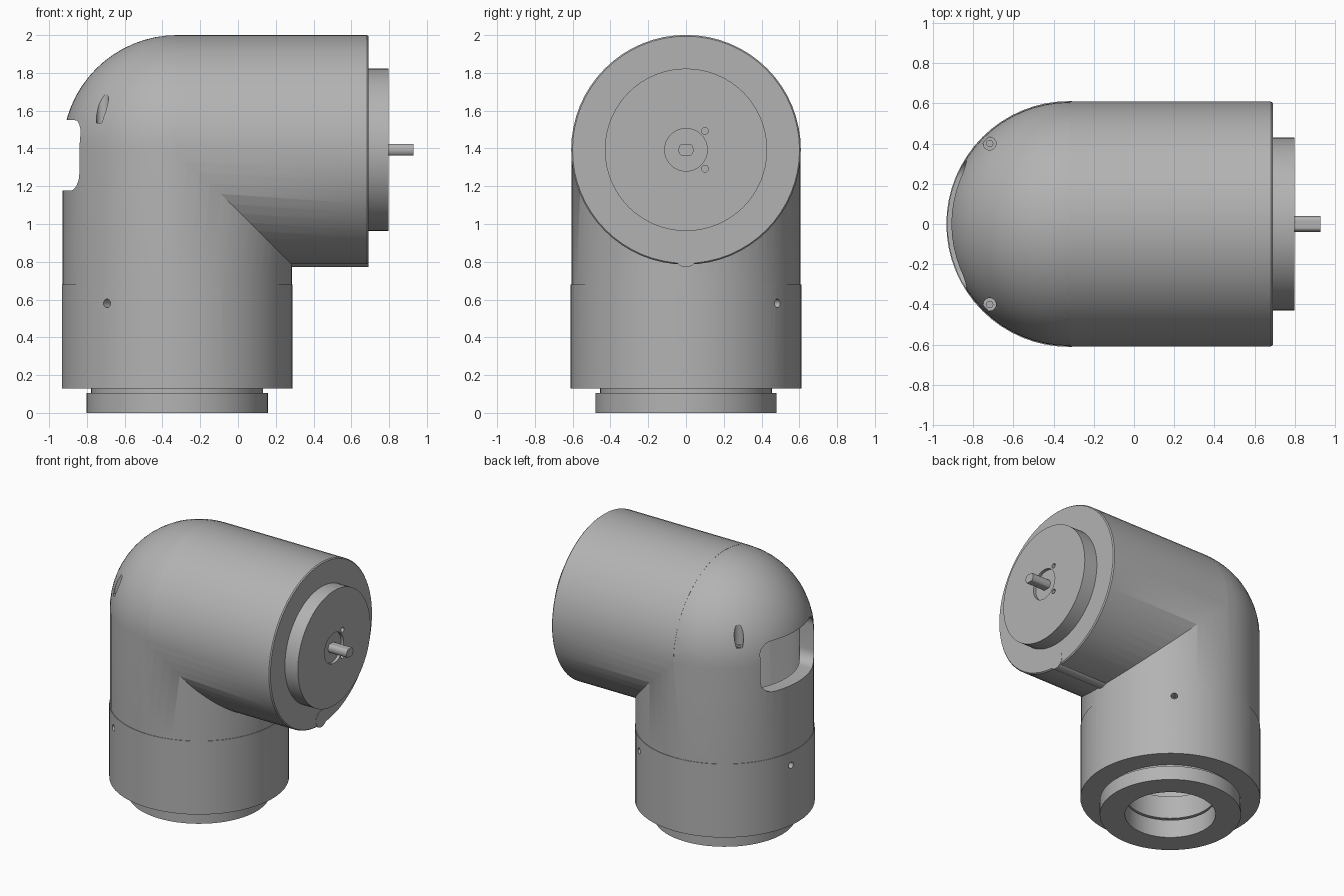
import bpy, bmesh
from math import sin, cos, pi, radians
from mathutils import Matrix, Vector

cube = bpy.data.objects.get("Cube")
if cube:
    bpy.data.objects.remove(cube, do_unlink=True)

GREY = (0.45, 0.45, 0.45, 1)
metal = bpy.data.materials.new("grey_metal")
metal.use_nodes = True
metal.diffuse_color = GREY
metal.node_tree.nodes["Principled BSDF"].inputs["Base Color"].default_value = GREY

CX, CZ, R = -0.322, 1.393, 0.607      # column axis, arm axis, body radius
WALL = 0.1
ALONG_X = Matrix.Rotation(pi / 2, 4, 'Y')


def add(name, bm, matrix=Matrix()):
    bm.transform(matrix)
    bmesh.ops.recalc_face_normals(bm, faces=bm.faces)
    mesh = bpy.data.meshes.new(name)
    bm.to_mesh(mesh)
    bm.free()
    mesh.materials.append(metal)
    obj = bpy.data.objects.new(name, mesh)
    bpy.context.collection.objects.link(obj)
    return obj


def lathe(name, profile, matrix, steps=64, closed=False):
    """Revolve (radius, height) points around local z."""
    bm = bmesh.new()
    verts = [bm.verts.new((r, 0, h)) for r, h in profile]
    pairs = list(zip(verts, verts[1:]))
    if closed:
        pairs.append((verts[-1], verts[0]))
    edges = [bm.edges.new(p) for p in pairs]
    bmesh.ops.spin(bm, geom=verts + edges, axis=(0, 0, 1), cent=(0, 0, 0),
                   angle=2 * pi, steps=steps, use_merge=True)
    bmesh.ops.remove_doubles(bm, verts=bm.verts, dist=1e-5)
    return add(name, bm, matrix)


def rod(name, radius, start, end, steps=24):
    """Solid cylinder between two points."""
    a, b = Vector(start), Vector(end)
    turn = (b - a).to_track_quat('Z', 'Y').to_matrix().to_4x4()
    length = (b - a).length
    return lathe(name, [(0, 0), (radius, 0), (radius, length), (0, length)],
                 Matrix.Translation(a) @ turn, steps)


def boolean(target, tool, operation):
    mod = target.modifiers.new("cut", 'BOOLEAN')
    mod.operation, mod.solver, mod.object = operation, 'EXACT', tool
    bpy.context.view_layer.update()
    graph = bpy.context.evaluated_depsgraph_get()
    mesh = bpy.data.meshes.new_from_object(target.evaluated_get(graph))
    target.modifiers.clear()
    target.data = mesh
    bpy.data.objects.remove(tool, do_unlink=True)


def dome(radius, rings=16):
    """Quarter arc from the column wall up to the pole."""
    arc = [(radius * cos(i * pi / 2 / rings), CZ + radius * sin(i * pi / 2 / rings))
           for i in range(rings)]
    return arc + [(0, CZ + radius)]


column = Matrix.Translation((CX, 0, 0))
arm_axis = Matrix.Translation((0, 0, CZ)) @ ALONG_X

# Elbow housing: sleeve, column and dome joined to the side arm
housing = lathe("elbow_housing", [(0, 0.13), (0.611, 0.13), (0.611, 0.68), (R, 0.68)] + dome(R), column)
arm = lathe("arm", [(0, CX), (R + 0.001, CX), (R + 0.001, 0.682), (R - 0.006, 0.69), (0, 0.69)], arm_axis)
boolean(housing, arm, 'UNION')

# Hollow inside, with a grooved bore at the bottom
inner = R - WALL
cavity = lathe("cavity", [(0, 0.1), (0.308, 0.1), (0.308, 0.135), (0.33, 0.135), (0.33, 0.15),
                          (0.308, 0.15), (0.308, 0.32), (inner, 0.32)] + dome(inner), column)
boolean(housing, cavity, 'DIFFERENCE')
arm_bore = rod("arm_bore", inner + 0.001, (CX, 0, CZ), (0.6, 0, CZ), 64)
boolean(housing, arm_bore, 'DIFFERENCE')

# Rounded service window behind the dome
bm = bmesh.new()
bmesh.ops.create_cube(bm, size=1, matrix=Matrix.Translation((-0.85, 0, 1.363)) @ Matrix.Diagonal((0.5, 0.63, 0.373, 1)))
long_edges = [e for e in bm.edges if abs(e.verts[0].co.x - e.verts[1].co.x) > 0.1]
bmesh.ops.bevel(bm, geom=long_edges, offset=0.09, segments=6, profile=0.5, affect='EDGES')
boolean(housing, add("window_cutter", bm), 'DIFFERENCE')

# Radial screw holes around the sleeve
for i in range(6):
    a = radians(60 * i - 7.5)
    c, s = cos(a), sin(a)
    hole = rod("hole", 0.023, (CX + 0.54 * c, 0.54 * s, 0.58), (CX + 0.7 * c, 0.7 * s, 0.58), 16)
    boolean(housing, hole, 'DIFFERENCE')

# Counterbored vertical holes in the dome
for side in (-1, 1):
    x, y = -0.718, 0.4 * side
    boolean(housing, rod("hole", 0.032, (x, y, 1.535), (x, y, 1.9)), 'DIFFERENCE')
    boolean(housing, rod("hole", 0.016, (x, y, 1.3), (x, y, 1.6), 16), 'DIFFERENCE')

# Base ring with a stepped neck
base = lathe("base_ring", [(0.308, 0), (0.48, 0), (0.48, 0.105), (0.455, 0.105),
                           (0.455, 0.131), (0.308, 0.131)], column, closed=True)

# Output flange with a shallow recess and four screw holes
flange = rod("output_flange", 0.43, (0.685, 0, CZ), (0.797, 0, CZ), 64)
boolean(flange, rod("recess", 0.113, (0.775, 0, CZ), (0.9, 0, CZ), 32), 'DIFFERENCE')
for sy in (-1, 1):
    for sz in (-1, 1):
        y, z = 0.1 * sy, CZ + 0.1 * sz
        boolean(flange, rod("hole", 0.018, (0.75, y, z), (0.9, y, z), 16), 'DIFFERENCE')

# Output shaft with two flats
shaft = rod("output_shaft", 0.04, (0.76, 0, CZ), (0.928, 0, CZ), 32)
for v in shaft.data.vertices:
    v.co.z = min(max(v.co.z, CZ - 0.031), CZ + 0.031)

# Small cable tube along the underside of the arm
tube = rod("cable_tube", 0.063, (0.22, 0, 0.835), (0.692, 0, 0.835), 32)

parts = [housing, base, flange, shaft, tube]
bpy.ops.object.select_all(action='DESELECT')
for part in parts:
    part.select_set(True)
bpy.context.view_layer.objects.active = housing
bpy.ops.object.shade_smooth_by_angle(angle=radians(30))
